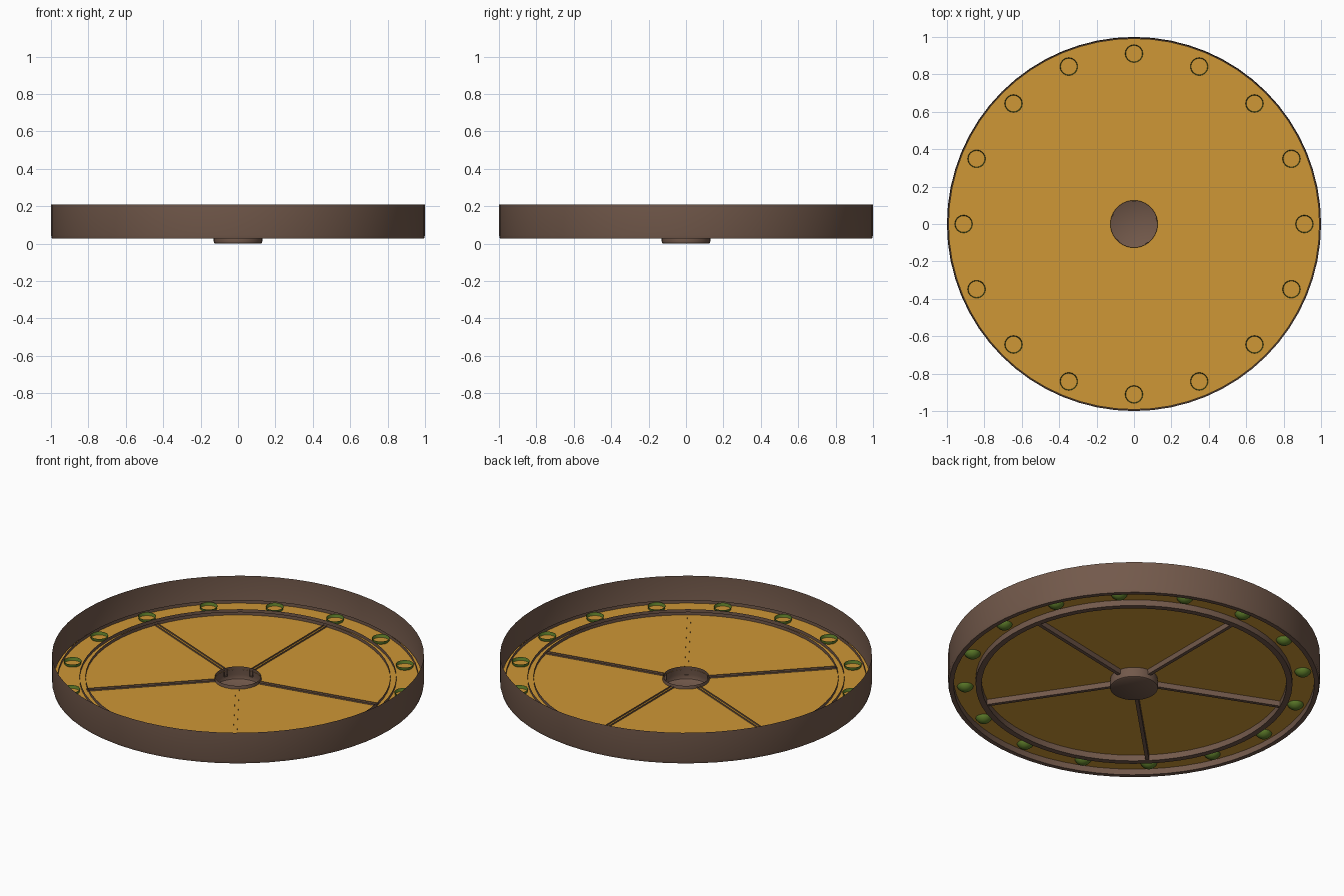
import bpy, bmesh, math
from mathutils import Matrix, Vector

if "Cube" in bpy.data.objects:
    bpy.data.objects.remove(bpy.data.objects["Cube"])


def material(name, col):
    m = bpy.data.materials.new(name)
    m.diffuse_color = (*col, 1)
    m.use_nodes = True
    m.node_tree.nodes["Principled BSDF"].inputs["Base Color"].default_value = m.diffuse_color
    return m


BROWN = material("brown", (0.17, 0.10, 0.07))
AMBER = material("amber", (0.62, 0.31, 0.037))
GREEN = material("green", (0.115, 0.21, 0.024))


def finish(name, bm, mat):
    me = bpy.data.meshes.new(name)
    bm.to_mesh(me)
    bm.free()
    ob = bpy.data.objects.new(name, me)
    bpy.context.collection.objects.link(ob)
    me.materials.append(mat)
    bpy.ops.object.select_all(action='DESELECT')
    ob.select_set(True)
    bpy.context.view_layer.objects.active = ob
    bpy.ops.object.shade_smooth_by_angle(angle=math.radians(40))
    return ob


def lathe(name, profile, mat, n=64, at=(0, 0, 0)):
    """Spin an (r, z) profile, given from the inside outward; r = 0 makes a pole."""
    bm = bmesh.new()
    rows = []
    for r, z in profile:
        if r == 0:
            rows.append([bm.verts.new((at[0], at[1], at[2] + z))] * n)
        else:
            rows.append([bm.verts.new((at[0] + r * math.cos(2 * math.pi * i / n),
                                       at[1] + r * math.sin(2 * math.pi * i / n),
                                       at[2] + z)) for i in range(n)])
    for a, b in zip(rows, rows[1:]):
        for i in range(n):
            j = (i + 1) % n
            quad = [a[i], a[j], b[j], b[i]]
            bm.faces.new(list(dict.fromkeys(quad)))
    return finish(name, bm, mat)


TOP = 0.08      # open upper edge of the channels
PLATE = 0.061   # height of the amber plate
BASE = 0.026    # underside of rings

# tall outer wall with its inner lip, open on top
lathe("outer_wall", [(0.97, TOP), (0.97, BASE), (0.995, BASE), (1.0, 0.045), (1.0, 0.21)], BROWN)

# ring channel inside the row of domes
lathe("inner_ring", [(0.82, TOP), (0.82, BASE), (0.852, BASE), (0.852, TOP)], BROWN)

# open centre hub
lathe("hub", [(0, 0), (0.122, 0), (0.128, 0.004), (0.13, 0.012), (0.13, 0.03), (0.124, TOP)], BROWN)

# amber plate with a hole for the hub
bm = bmesh.new()
n = 64
rows = [[bm.verts.new((r * math.cos(2 * math.pi * i / n), r * math.sin(2 * math.pi * i / n), PLATE))
         for i in range(n)] for r in (0.125, 0.992)]
for i in range(n):
    j = (i + 1) % n
    bm.faces.new((rows[0][i], rows[1][i], rows[1][j], rows[0][j]))
finish("amber_plate", bm, AMBER)

# five unevenly spaced spokes, open-topped channels
for k, deg in enumerate((11.25, 90, 157.5, 225, 303.75)):
    bm = bmesh.new()
    rot = Matrix.Rotation(math.radians(deg), 3, 'Z')
    section = [(0.010, 0.07), (0.010, BASE + 0.004), (-0.010, BASE + 0.004), (-0.010, 0.07)]
    ends = [[bm.verts.new(rot @ Vector((x, y, z))) for y, z in section] for x in (0.12, 0.825)]
    for i in range(3):
        bm.faces.new((ends[0][i], ends[0][i + 1], ends[1][i + 1], ends[1][i]))
    finish(f"spoke_{k + 1}", bm, BROWN)

# sixteen hollow domes hanging between the rings
R = 0.048
dome = [(R * math.sin(t * math.pi / 12), -R * math.cos(t * math.pi / 12)) for t in range(7)]
dome[0] = (0, -R)
for k in range(16):
    a = math.radians(22.5 * k)
    lathe(f"dome_{k + 1}", dome, GREEN, 16, (0.911 * math.cos(a), 0.911 * math.sin(a), 0.079))
